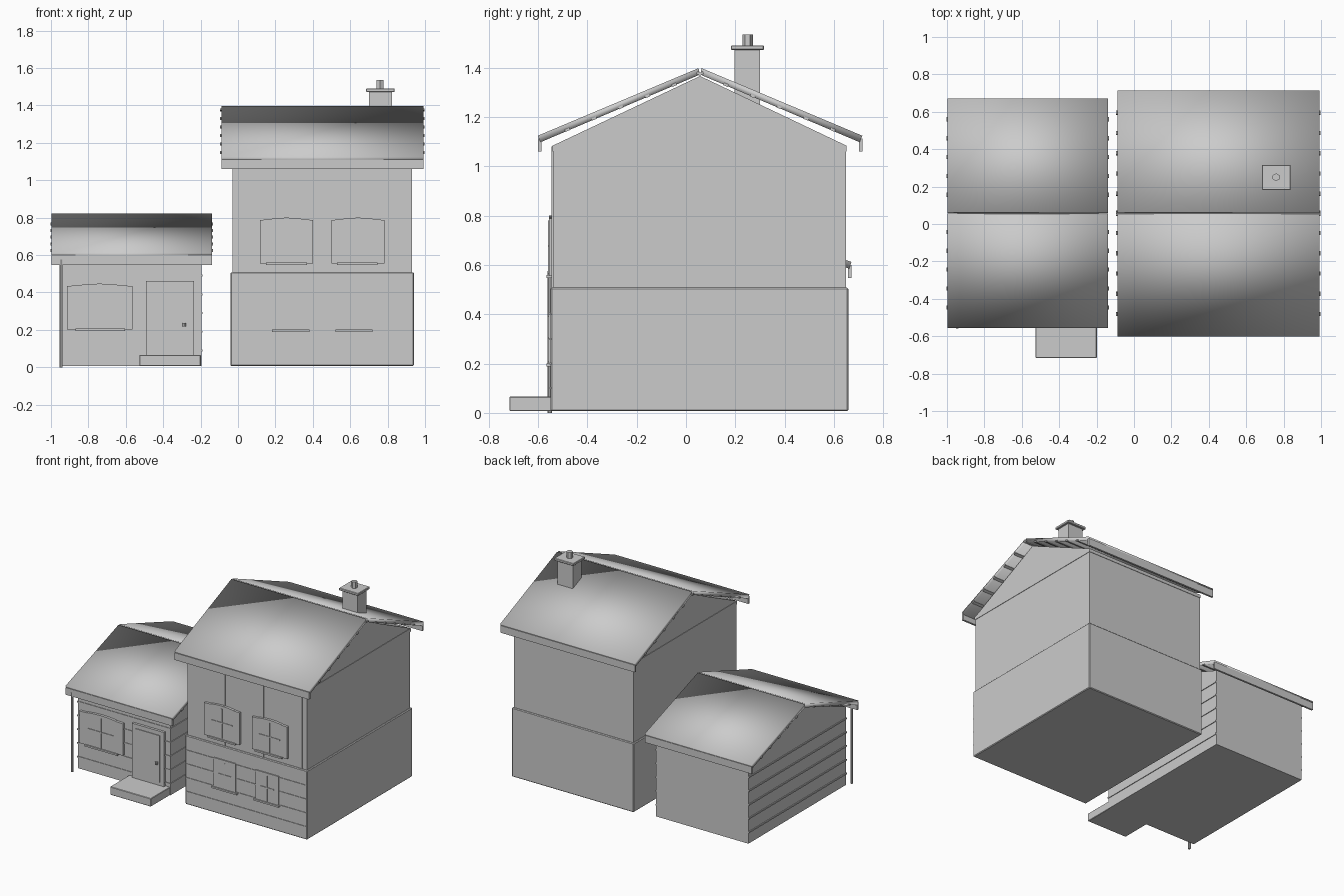
import bpy, bmesh, math
from mathutils import Vector

if "Cube" in bpy.data.objects:
    bpy.data.objects.remove(bpy.data.objects["Cube"])

mat = bpy.data.materials.new("plain_grey")
mat.diffuse_color = (0.6, 0.6, 0.6, 1)
mat.use_nodes = True
mat.node_tree.nodes["Principled BSDF"].inputs["Base Color"].default_value = mat.diffuse_color


def make(name, bm, smooth=False):
    bmesh.ops.recalc_face_normals(bm, faces=bm.faces)
    me = bpy.data.meshes.new(name)
    bm.to_mesh(me)
    bm.free()
    me.materials.append(mat)
    for p in me.polygons:
        p.use_smooth = smooth
    ob = bpy.data.objects.new(name, me)
    bpy.context.collection.objects.link(ob)
    return ob


def prism(name, pts, axis, a, b, smooth=False):
    """Extrude a 2D outline along x (outline in y,z) or y (outline in x,z)."""
    bm = bmesh.new()
    put = (lambda p, t: (t, p[0], p[1])) if axis == 'x' else (lambda p, t: (p[0], t, p[1]))
    lo = [bm.verts.new(put(p, a)) for p in pts]
    hi = [bm.verts.new(put(p, b)) for p in pts]
    bm.faces.new(lo)
    bm.faces.new(hi[::-1])
    n = len(pts)
    for i in range(n):
        j = (i + 1) % n
        bm.faces.new((lo[i], hi[i], hi[j], lo[j]))
    return make(name, bm, smooth)


def box(name, x, y, z, bevel=0):
    ob = prism(name, [(y[0], z[0]), (y[1], z[0]), (y[1], z[1]), (y[0], z[1])], 'x', *x)
    if bevel:
        m = ob.modifiers.new("soft_edges", 'BEVEL')
        m.width = bevel
        m.segments = 1
    return ob


def rod(name, x, y, z0, z1, r, sides):
    bm = bmesh.new()
    bmesh.ops.create_cone(bm, cap_ends=True, segments=sides, radius1=r, radius2=r, depth=z1 - z0)
    bmesh.ops.translate(bm, verts=bm.verts, vec=(x, y, (z0 + z1) / 2))
    return make(name, bm)


RY = 0.057  # ridge line shared by both roofs


def roof(name, x, half, eave, ridge, battens):
    """Two sloping slabs with batten ends on the verges and a fascia at each eave."""
    slope = Vector((half - 0.006, ridge - eave)).normalized()
    nrm = Vector((slope.y, -slope.x)) * 0.03
    for s, side in ((-1, "front"), (1, "back")):
        out, top = Vector((half, eave)), Vector((0.006, ridge))
        low = Vector((-nrm.x, nrm.y))
        pts = [out, top, top + low * 0.95, out + low * 0.95]
        prism(f"{name}_roof_{side}", [(RY + s * max(p.x, 0.001), p.y) for p in pts], 'x', *x, smooth=True)
        # batten ends just showing past the verge
        for i in range(battens):
            t = 0.17 + 0.166 * i
            c = out.lerp(top, t) + low * 0.8
            d = Vector((-slope.x, slope.y)) * 0.01
            q = [c - d - low * .17, c + d - low * .17, c + d + low * .17, c - d + low * .17]
            prism(f"{name}_batten_{side}_{i}", [(RY + s * p.x, p.y) for p in q], 'x', x[0] - 0.006, x[1] + 0.006)
        # fascia board hanging at the eave
        box(f"{name}_fascia_{side}", x, sorted((RY + s * (half - 0.014), RY + s * half)),
            (eave - 0.064, eave - 0.012))


def gabled(name, x, y, z0, z1, apex):
    prism(name, [(y[0], z0), (y[1], z0), (y[1], z1), (RY, apex), (y[0], z1)], 'x', *x)


def window(name, x, z, wall, depth, arch, sill):
    """Panel with optional arched head, frame bars and a sill, on a front wall."""
    a, b = x
    m, w, f = (a + b) / 2, b - a, wall - depth
    pts = [(a, z[0]), (b, z[0])]
    if arch:
        pts += [(b, z[1] - 0.012), (b - w * .17, z[1] - 0.01)]
        pts += [(m + w * .33 * c, z[1] - 0.008 * c * c) for c in (1, .5, 0, -.5, -1)]
        pts += [(a + w * .17, z[1] - 0.01), (a, z[1] - 0.012)]
    else:
        pts += [(b, z[1]), (a, z[1])]
    prism(name + "_panel", pts, 'y', f, wall + 0.01)
    t = 0.004
    box(name + "_mullion", (m - t, m + t), (f - 0.004, f + .002), (z[0] + .01, z[1] - .02))
    zc = z[0] + (z[1] - z[0]) * .5
    box(name + "_bar", (a + w * .2, b - w * .2), (f - 0.004, f + .002), (zc - t, zc + t))
    box(name + "_sill", sill, (f - 0.009, wall + .01), (z[0] - .008, z[0] + .004))


# main house walls
box("main_lower_wall", (-0.04, 0.94), (-0.549, 0.658), (0.007, 0.508), 0.005)
gabled("main_upper_wall", (-0.03, 0.93), (-0.538, 0.648), 0.4, 1.085, 1.366)
box("main_wall_cap", (-0.033, 0.933), (-0.541, 0.651), (1.06, 1.084))
for i in range(4):
    z = 0.1 * (i + 1)
    box(f"main_front_board_{i}", (-0.036, 0.936), (-0.553, -0.545), (z - .004, z + .004))
for i, x in enumerate((0.27, 0.58, 0.89)):
    box(f"main_timber_{i}", (x - .006, x + .006), (-0.545, -0.53), (0.508, 1.08))
roof("main", (-0.089, 0.992), 0.658, 1.124, 1.398, 6)

# main house windows
window("upper_window_left", (0.118, 0.40), (0.555, 0.80), -0.538, 0.018, True, (0.15, 0.37))
window("upper_window_right", (0.50, 0.783), (0.555, 0.80), -0.538, 0.018, True, (0.53, 0.745))
window("lower_window_left", (0.195, 0.37), (0.197, 0.41), -0.549, 0.008, False, (0.182, 0.383))
window("lower_window_right", (0.53, 0.715), (0.197, 0.41), -0.549, 0.008, False, (0.522, 0.72))

# chimney
box("chimney_stack", (0.70, 0.823), (0.197, 0.30), (1.2, 1.475))
box("chimney_cap", (0.684, 0.838), (0.182, 0.316), (1.472, 1.49), 0.003)
rod("chimney_pot", 0.76, 0.25, 1.48, 1.535, 0.021, 6)

# side wing walls with boards on the front and ends
WF, WB = -0.497, 0.622
gabled("wing_wall", (-0.937, -0.196), (WF, WB), 0.007, 0.575, 0.79)
for i in range(5):
    z = 0.09 + 0.1 * i
    box(f"wing_board_{i}", (-0.943, -0.191), (WF - .004, WB - .002), (z - .005, z + .005))
roof("wing", (-0.996, -0.139), 0.614, 0.612, 0.823, 5)

# wing window, door, step and downpipe
window("wing_window", (-0.915, -0.565), (0.203, 0.447), WF, 0.018, True, (-0.868, -0.605))
box("door", (-0.492, -0.235), (WF - 0.018, WF + .01), (0.06, 0.46))
box("door_panel", (-0.462, -0.265), (WF - 0.023, WF), (0.09, 0.43))
rod("door_knob", -0.287, WF - 0.03, 0.218, 0.238, 0.01, 8)
box("door_step", (-0.527, -0.199), (-0.716, WF + .01), (0.007, 0.066), 0.003)
rod("downpipe", -0.946, -0.552, 0.0, 0.575, 0.009, 8)
